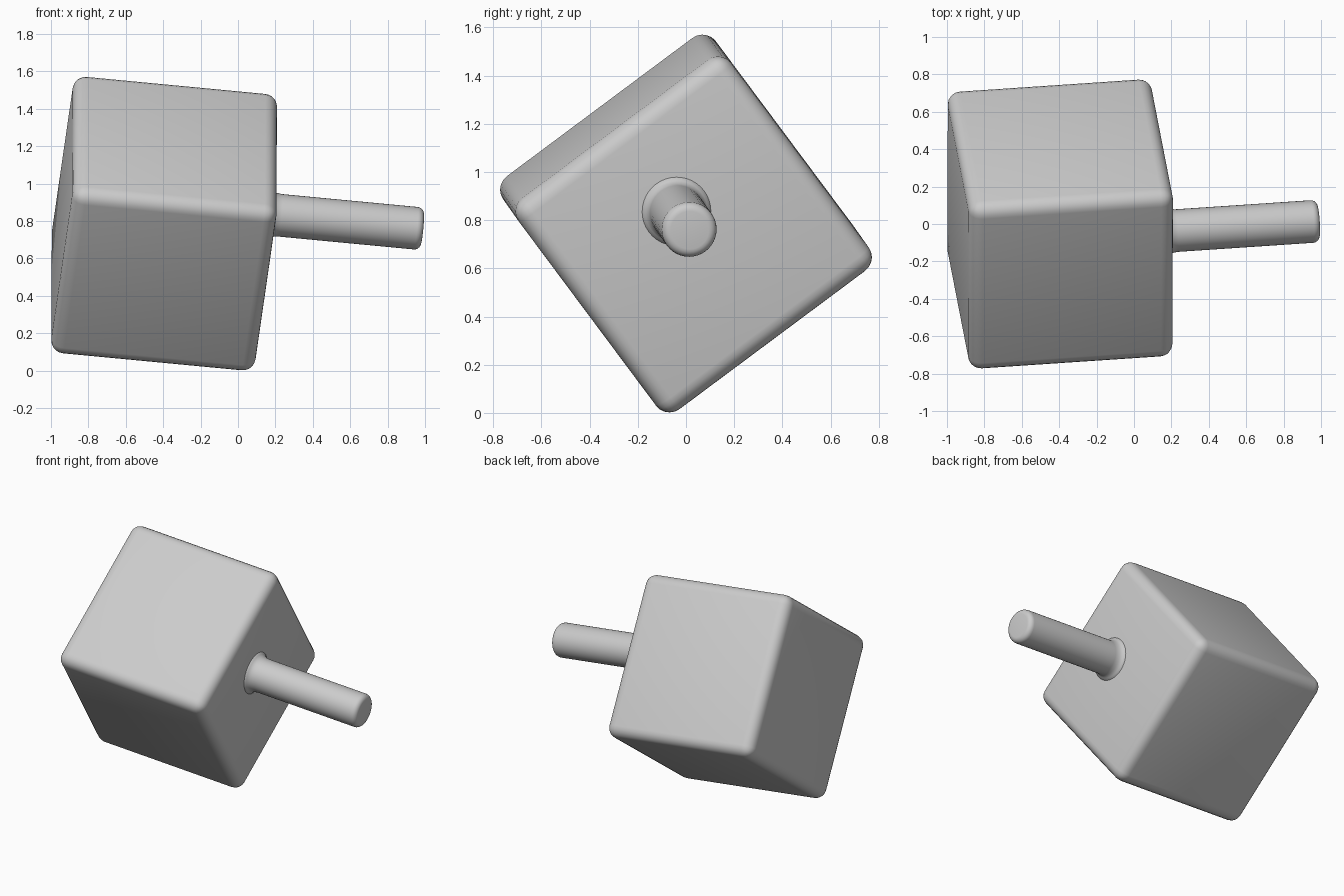
import bpy, bmesh, math
from mathutils import Matrix, Vector

if "Cube" in bpy.data.objects:
    bpy.data.objects.remove(bpy.data.objects["Cube"])

# Tilted frame shared by both parts: local x runs along the rod
axis = Vector((1, 0.067, -0.095)).normalized()
side = Vector((0, math.cos(math.radians(36.7)), math.sin(math.radians(36.7))))
side = (side - axis * side.dot(axis)).normalized()
up = axis.cross(side)
frame = Matrix((axis, side, up)).transposed().to_4x4()
frame.translation = (-0.395, 0, 0.786)

grey = bpy.data.materials.new("grey")
grey.diffuse_color = (0.6, 0.6, 0.6, 1)
grey.use_nodes = True
grey.node_tree.nodes["Principled BSDF"].inputs["Base Color"].default_value = grey.diffuse_color


def add_part(name, bm):
    bmesh.ops.recalc_face_normals(bm, faces=bm.faces)
    mesh = bpy.data.meshes.new(name)
    bm.to_mesh(mesh)
    bm.free()
    mesh.materials.append(grey)
    obj = bpy.data.objects.new(name, mesh)
    bpy.context.collection.objects.link(obj)
    obj.matrix_world = frame
    bpy.ops.object.select_all(action='DESELECT')
    obj.select_set(True)
    bpy.context.view_layer.objects.active = obj
    bpy.ops.object.shade_smooth_by_angle(angle=math.radians(40))


SIZE, ROUND = 1.10, 0.07

# Block with rounded edges
bm = bmesh.new()
bmesh.ops.create_cube(bm, size=SIZE)
bmesh.ops.bevel(bm, geom=bm.edges[:], offset=ROUND, segments=5,
                profile=0.5, affect='EDGES')
add_part("block", bm)

# Rod: flared foot, straight shaft, rounded rim, spun about local x
R, TIP, RIM = 0.114, SIZE / 2 + 0.825, 0.035
foot = SIZE / 2
profile = [(foot - 0.03, 0.15), (foot, 0.143), (foot + 0.01, 0.13),
           (foot + 0.03, 0.118), (foot + 0.06, R)]
for i in range(6):
    t = math.radians(18 * i)
    profile.append((TIP - RIM + RIM * math.sin(t), R - RIM + RIM * math.cos(t)))
N = 40
bm = bmesh.new()
rings = []
for x, r in profile:
    rings.append([bm.verts.new((x, r * math.cos(2 * math.pi * k / N),
                                0.128 + r * math.sin(2 * math.pi * k / N)))
                  for k in range(N)])
for a, b in zip(rings, rings[1:]):
    for k in range(N):
        bm.faces.new((a[k], a[(k + 1) % N], b[(k + 1) % N], b[k]))
bm.faces.new(rings[0])
bm.faces.new(rings[-1])
add_part("rod", bm)
